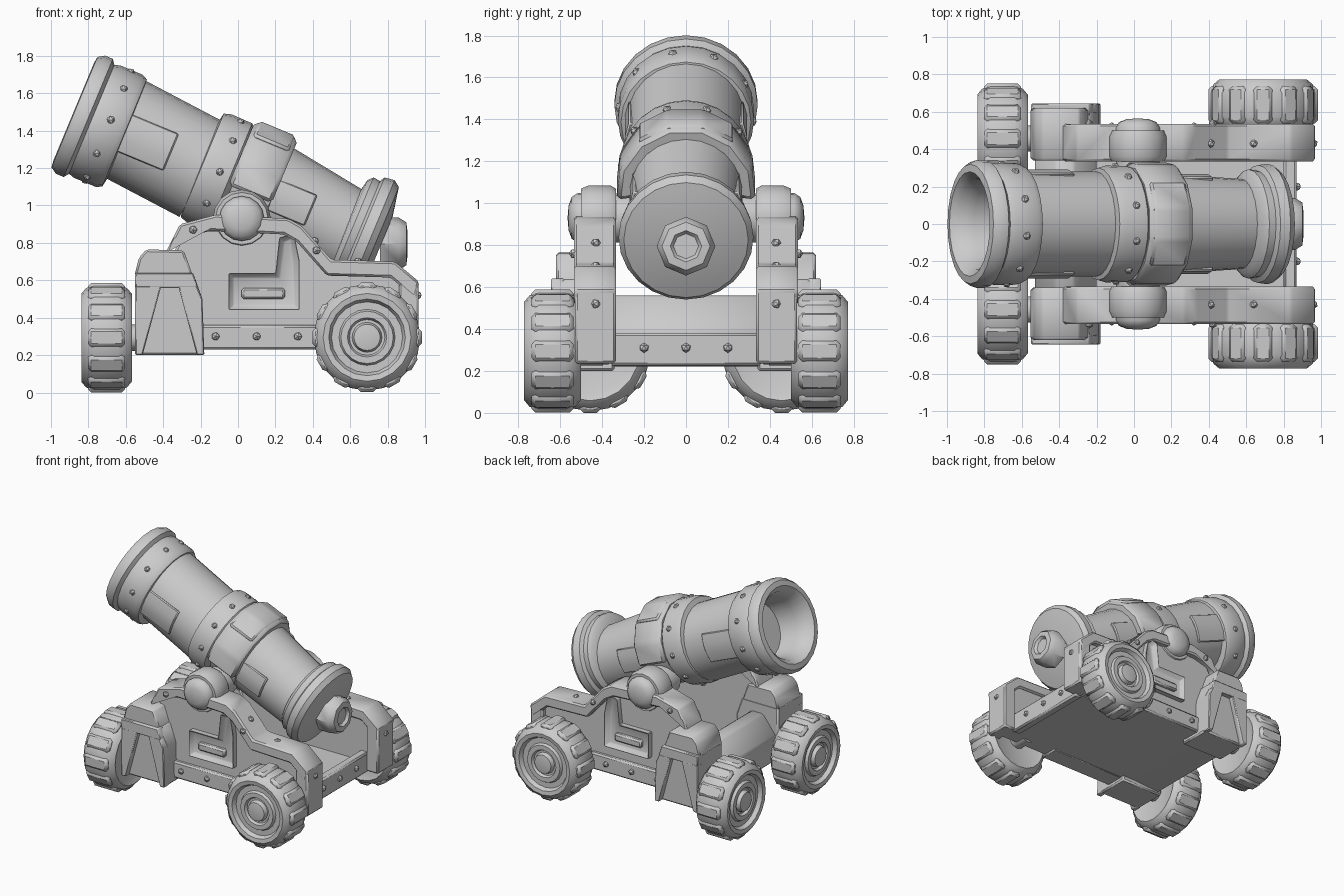
import bpy, bmesh
from math import sin, cos, pi, radians
from mathutils import Matrix, Vector

if "Cube" in bpy.data.objects:
    bpy.data.objects.remove(bpy.data.objects["Cube"])

GREY = (0.6, 0.6, 0.6, 1)
mat = bpy.data.materials.new("stone grey")
mat.use_nodes = True
mat.diffuse_color = GREY
mat.node_tree.nodes["Principled BSDF"].inputs["Base Color"].default_value = GREY

FLIP = Matrix.Diagonal((1, -1, 1, 1))
SIDE = Matrix(((1, 0, 0, 0), (0, 0, -1, 0), (0, 1, 0, 0), (0, 0, 0, 1)))  # local z -> -y
TILT = radians(22.6)
BARREL = Matrix(((sin(TILT), 0, cos(TILT), -0.865), (0, -1, 0, 0),
                 (cos(TILT), 0, -sin(TILT), 1.495), (0, 0, 0, 1)))  # local z along the bore
SAG = Matrix.Rotation(-0.09, 4, 'Y')  # tube sections lean slightly inside their rings
parts = []


def finish(name, bm, matrix):
    bm.transform(matrix)
    bmesh.ops.recalc_face_normals(bm, faces=bm.faces)
    mesh = bpy.data.meshes.new(name)
    bm.to_mesh(mesh)
    bm.free()
    mesh.materials.append(mat)
    ob = bpy.data.objects.new(name, mesh)
    bpy.context.collection.objects.link(ob)
    parts.append(ob)


def soften(bm, width):
    edges = [e for e in bm.edges if e.calc_face_angle(0) > 0.4]
    bmesh.ops.bevel(bm, geom=edges, offset=width, segments=1, affect='EDGES')


def lathe(name, profile, matrix, sides=24):
    """Spin (radius, height) points about local z."""
    bm = bmesh.new()
    verts = [bm.verts.new((r, 0, h)) for r, h in profile]
    edges = [bm.edges.new(pair) for pair in zip(verts, verts[1:])]
    bmesh.ops.spin(bm, geom=verts + edges, cent=(0, 0, 0), axis=(0, 0, 1),
                   angle=2 * pi, steps=sides, use_duplicate=False)
    bmesh.ops.remove_doubles(bm, verts=bm.verts, dist=0.0005)
    finish(name, bm, matrix)


def prism(name, outline, low, high, matrix, bevel=0.012, inset=0, depth=0.03):
    """Extrude an outline along local z, optionally recessing the outer cap."""
    bm = bmesh.new()
    base = bm.faces.new([bm.verts.new((a, b, low)) for a, b in outline])
    top = bmesh.ops.extrude_face_region(bm, geom=[base])["geom"]
    bmesh.ops.translate(bm, vec=(0, 0, high - low),
                        verts=[v for v in top if isinstance(v, bmesh.types.BMVert)])
    bmesh.ops.recalc_face_normals(bm, faces=bm.faces)
    if inset:
        cap = [f for f in top if isinstance(f, bmesh.types.BMFace)]
        bmesh.ops.inset_region(bm, faces=cap, thickness=inset)
        bmesh.ops.translate(bm, verts=cap[0].verts, vec=(0, 0, -depth))
    soften(bm, bevel)
    finish(name, bm, matrix)


def box(name, lo, hi, matrix=Matrix()):
    prism(name, [(lo[0], lo[1]), (hi[0], lo[1]), (hi[0], hi[1]), (lo[0], hi[1])],
          lo[2], hi[2], matrix)


def rivets(name, points, matrix=Matrix(), size=0.024):
    bm = bmesh.new()
    for p in points:
        bmesh.ops.create_icosphere(bm, subdivisions=1, radius=size,
                                   matrix=Matrix.Translation(p))
    finish(name, bm, matrix)


def band(name, middle, spread, inner, outer, low, high, steps=6, bevel=0.015):
    """Curved plate wrapped round part of the barrel."""
    angles = [radians(middle - spread + 2 * spread * i / steps) for i in range(steps + 1)]
    ring = [(outer * cos(a), outer * sin(a)) for a in angles]
    ring += [(inner * cos(a), inner * sin(a)) for a in reversed(angles)]
    prism(name, ring, low, high, BARREL, bevel)


def around(count, radius, height, start=0.0):
    return [Vector((radius * cos(start + 2 * pi * i / count),
                    radius * sin(start + 2 * pi * i / count), height)) for i in range(count)]


def wheel(name, matrix):
    lathe(name + "_tyre", [(0, -.11), (.2, -.12), (.235, -.135), (.265, -.11), (.285, -.065),
                           (.285, .065), (.265, .11), (.235, .135), (.205, .13), (.19, .1),
                           (.15, .1), (.14, .12), (.105, .12), (.095, .1),
                           (.08, .1), (.07, .13), (.04, .135), (0, .135)], matrix, 20)
    # Low tread lugs
    bm = bmesh.new()
    for i in range(12):
        turn = Matrix.Rotation(2 * pi * i / 12, 4, 'Z') @ Matrix.Translation((.268, 0, 0))
        bmesh.ops.create_cube(bm, size=1, matrix=turn @ Matrix.Diagonal((.05, .1, .2, 1)))
    soften(bm, 0.018)
    finish(name + "_treads", bm, matrix)


# Barrel rings with hollow muzzle, joined by a slimmer core
lathe("barrel_rings", [(0, .34), (.2, .32), (.22, .1), (.245, .02), (.28, -.015), (.32, -.01),
                       (.342, .025), (.342, .07), (.315, .09), (.325, .12), (.325, .25),
                       (.31, .28), (.25, .29), (.25, .72), (.3, .73), (.312, .77), (.31, .89),
                       (.28, .92), (.275, 1.14), (.21, 1.17), (.19, 1.56), (.265, 1.575),
                       (.292, 1.6), (.288, 1.64), (.315, 1.655), (.322, 1.71), (.297, 1.745),
                       (.27, 1.75), (.14, 1.775), (0, 1.775)], BARREL)
lathe("front_tube", [(0, -.25), (.28, -.25), (.28, .25), (0, .25)],
      BARREL @ Matrix.Translation((0, 0, .5)) @ SAG)
lathe("rear_tube", [(0, -.25), (.268, -.25), (.24, .23), (0, .23)],
      BARREL @ Matrix.Translation((-.015, 0, 1.36)) @ SAG)
lathe("breech_knob", [(0, 0), (.14, 0), (.14, .1), (.115, .14), (.075, .145),
                      (.06, .125), (0, .125)],
      Matrix.Translation((.76, 0, .795)) @ Matrix.Rotation(pi / 2, 4, 'Y'), 8)
band("barrel_saddle", 0, 98, .25, .335, .9, 1.15, 7, .02)
band("saddle_top_pad", 0, 42, .3, .348, .92, 1.13, 3)
for label, angle in (("right", 90), ("left", -90)):
    band(label + "_barrel_strap", angle, 22, .25, .293, .26, .55, 3, .008)
    band(label + "_breech_strap", angle, 20, .2, .268, 1.12, 1.36, 3, .008)
rivets("muzzle_rivets", around(10, .318, .185, .2), BARREL)
rivets("collar_rivets", around(10, .304, .83, .3), BARREL)

# Carriage floor, chamfered nose and rear crossbar
box("floor", (-.5, -.38, .235), (.86, .38, .3))
prism("front_nose", [(-.53, .22), (-.2, .24), (-.2, .4), (-.32, .56), (-.42, .56),
                     (-.53, .42)], -.38, .38, SIDE)
box("rear_crossbar", (.8, -.36, .225), (.87, .36, .38))
rivets("rear_crossbar_rivets", [(.87, y, .31) for y in (-.2, 0, .2)])

rail_top = [(-.38, .76), (-.31, .9), (-.12, .95), (.27, .93), (.34, .89), (.5, .71),
            (.84, .7), (.97, .59)]
rail = rail_top + [(x - .025, z - .085) for x, z in reversed(rail_top)]
panel = [(-.5, .24), (.94, .24), (.94, .57), (.83, .66), (.48, .66), (.3, .88),
         (-.28, .87), (-.36, .72), (-.5, .7)]
block = [(-.55, .2), (-.18, .2), (-.19, .5), (-.24, .64), (-.55, .64)]
frame = {"front": [(-.55, .2), (-.51, .2), (-.41, .57), (-.55, .57)],
         "back": [(-.22, .2), (-.18, .2), (-.19, .5), (-.22, .57), (-.32, .57)],
         "top": [(-.55, .56), (-.215, .56), (-.24, .64), (-.55, .64)]}
cap = [(-.555, .62), (-.24, .62), (-.29, .76), (-.49, .765), (-.53, .72)]
window = [(-.05, .44), (.33, .44), (.33, .7), (.3, .85), (.22, .83), (.2, .64), (-.05, .64)]

for label, m in (("right", Matrix()), ("left", FLIP)):
    s = m @ SIDE
    # Side wall, top rail, bottom beam and rear post
    prism(label + "_side_wall", panel, .35, .49, s)
    prism(label + "_top_rail", rail, .335, .535, s)
    box(label + "_bottom_beam", (-.2, .23, .36), (.46, .36, .52), s)
    box(label + "_rear_post", (.86, .235, .335), (.965, .6, .53), s)
    prism(label + "_window_frame", window, .46, .535, s, .006, .035, .04)
    box(label + "_window_bar", (.02, .5, .48), (.25, .56, .525), s)
    rivets(label + "_wall_rivets", [(-.12, .3, .52), (.1, .3, .52), (.32, .3, .52),
                                    (.42, .76, .535), (-.24, .87, .535)], s)
    rivets(label + "_top_rivets", [(.41, .81, .43), (.64, .7, .43), (.96, .52, .43)], s)

    # Corner block with a raised frame on its face and a narrower cap
    prism(label + "_corner_block", block, .34, .605, s)
    for edge, outline in frame.items():
        prism(f"{label}_block_frame_{edge}", outline, .58, .645, s, .006)
    prism(label + "_block_cap", cap, .34, .62, s)

    # Trunnion bearing with domed pin
    pivot = s @ Matrix.Translation((.02, .93, 0))
    lathe(label + "_bearing", [(0, .335), (.14, .335), (.155, .36), (.155, .465),
                               (.14, .5), (0, .5)], pivot, 16)
    lathe(label + "_trunnion", [(0, .2), (.115, .2), (.12, .515), (.1, .545),
                                (.06, .56), (0, .565)], pivot, 16)

    # Wheels: rear pair faces sideways, front pair is turned to face forward
    rear = s @ Matrix.Translation((.69, .295, .637))
    front = m @ Matrix.Translation((-.703, -.457, .293)) @ Matrix.Rotation(-pi / 2, 4, 'Y')
    for end, place in (("rear", rear), ("front", front)):
        wheel(f"{label}_{end}_wheel", place)
        lathe(f"{label}_{end}_axle", [(0, -.24), (.07, -.24), (.07, 0), (0, 0)], place, 12)

bpy.ops.object.select_all(action='DESELECT')
for ob in parts:
    ob.select_set(True)
bpy.context.view_layer.objects.active = parts[0]
bpy.ops.object.shade_smooth_by_angle(angle=radians(40))
